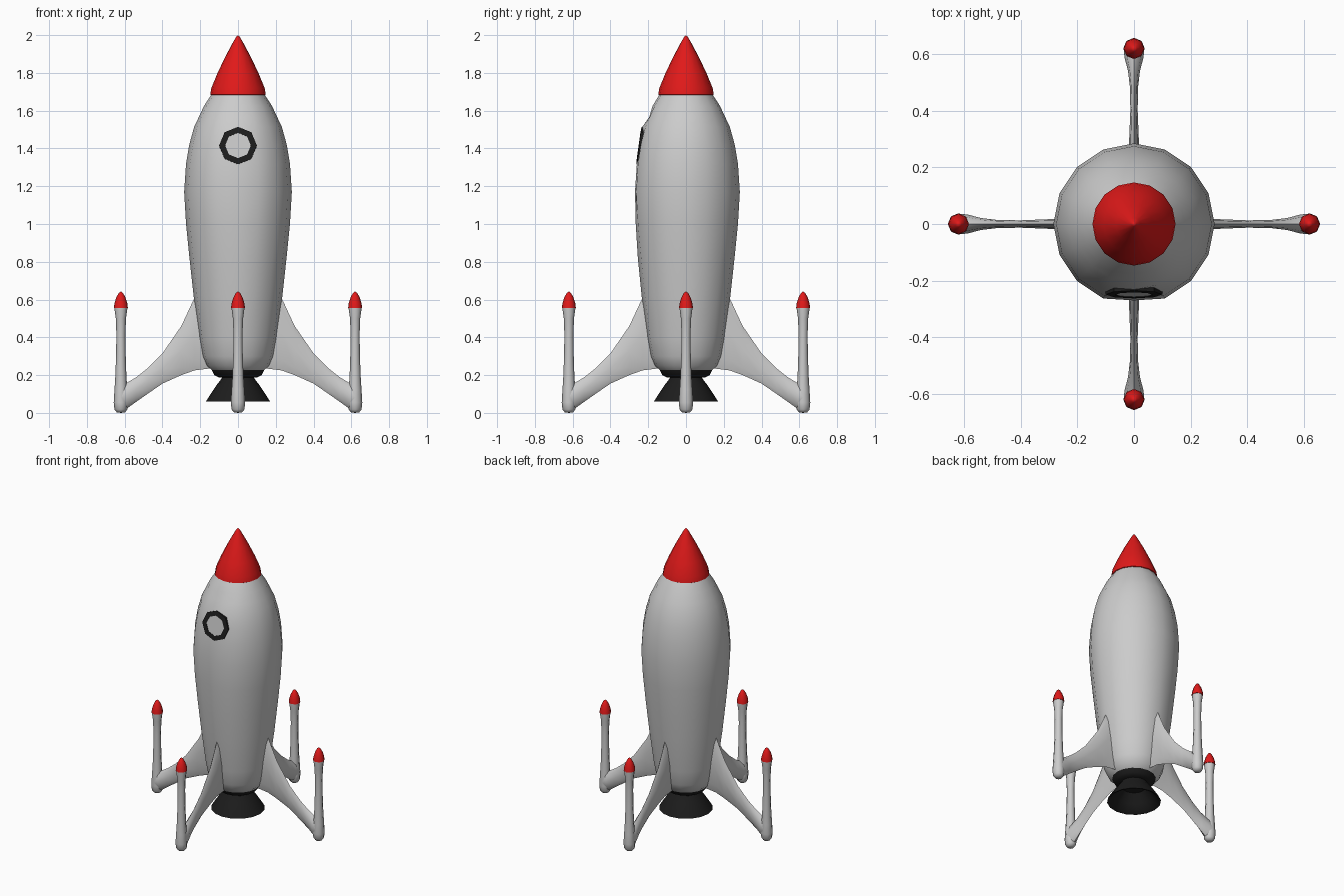
import bpy, bmesh
from math import sin, cos, pi, radians
from mathutils import Matrix

if "Cube" in bpy.data.objects:
    bpy.data.objects.remove(bpy.data.objects["Cube"])


def material(name, color):
    m = bpy.data.materials.new(name)
    m.diffuse_color = color
    m.use_nodes = True
    m.node_tree.nodes["Principled BSDF"].inputs["Base Color"].default_value = m.diffuse_color
    return m


RED = material("red_paint", (0.75, 0.01, 0.01, 1))
BLACK = material("black_metal", (0.012, 0.012, 0.012, 1))


def loft(name, rings, mat=None, matrix=None, angle=40, closed=False):
    """Skin rings of points; a ring with a single point is a pole."""
    bm = bmesh.new()
    vr = [[bm.verts.new(p) for p in r] for r in rings]
    pairs = list(zip(vr, vr[1:])) + ([(vr[-1], vr[0])] if closed else [])
    for a, b in pairs:
        n = max(len(a), len(b))
        for i in range(n):
            j = (i + 1) % n
            if len(a) == 1:
                bm.faces.new((a[0], b[j], b[i]))
            elif len(b) == 1:
                bm.faces.new((a[i], a[j], b[0]))
            else:
                bm.faces.new((a[i], a[j], b[j], b[i]))
    bmesh.ops.recalc_face_normals(bm, faces=bm.faces)
    if matrix:
        bm.transform(matrix)
    me = bpy.data.meshes.new(name)
    bm.to_mesh(me)
    bm.free()
    ob = bpy.data.objects.new(name, me)
    bpy.context.collection.objects.link(ob)
    if mat:
        me.materials.append(mat)
    bpy.ops.object.select_all(action='DESELECT')
    ob.select_set(True)
    bpy.context.view_layer.objects.active = ob
    bpy.ops.object.shade_smooth_by_angle(angle=radians(angle))
    return ob


def ring(r, z, n, x=0):
    if r == 0:
        return [(x, 0, z)]
    return [(x + r * cos(2 * pi * i / n), r * sin(2 * pi * i / n), z) for i in range(n)]


def lathe(name, profile, n, mat=None, matrix=None, x=0, **kw):
    return loft(name, [ring(r, z, n, x) for r, z in profile], mat, matrix, **kw)


# Body: 16 sides, front column pulled in to make a flat for the window
body = [(0.137, 0.225, 0.137), (0.165, 0.25, 0.165), (0.188, 0.30, 0.188),
        (0.206, 0.40, 0.206), (0.235, 0.62, 0.235), (0.257, 0.82, 0.255),
        (0.275, 1.0, 0.266), (0.285, 1.17, 0.27), (0.275, 1.32, 0.260),
        (0.258, 1.42, 0.247), (0.232, 1.515, 0.231), (0.208, 1.565, 0.195),
        (0.18, 1.625, 0.177), (0.138, 1.69, 0.138)]
rings = []
for r, z, front in body:
    pts = ring(r, z, 16)
    pts[12] = (0, -front, z)
    rings.append(pts)
loft("body", rings, angle=60)

# Nose cone
lathe("nose_cone", [(0, 1.685), (0.138, 1.68), (0.147, 1.685), (0.141, 1.72), (0.108, 1.80),
                    (0.065, 1.89), (0.022, 1.97), (0.008, 1.993), (0, 2.0)], 16, RED)

# Engine base and hollow flared nozzle
lathe("engine_base", [(0.139, 0.228), (0.125, 0.20), (0.10, 0.187), (0, 0.187)], 16, BLACK)
lathe("nozzle", [(0.08, 0.20), (0.088, 0.18), (0.115, 0.145), (0.145, 0.10), (0.17, 0.06),
                 (0.155, 0.065), (0.12, 0.11), (0.075, 0.165), (0, 0.17)], 16, BLACK)

# Window frame and pane, tilted with the hull
win = Matrix.Translation((0, -0.245, 1.415)) @ Matrix.Rotation(radians(82), 4, 'X')
lathe("window_frame", [(0.068, -0.012), (0.068, 0.006), (0.1, 0.004), (0.1, -0.012)],
      8, BLACK, win, closed=True, angle=30)
lathe("window_pane", [(0.07, 0.003), (0, 0.003)], 8, None, win)

# Fins: x, top z, bottom z, half thickness
stations = [(0.15, 0.68, 0.235, 0.022), (0.23, 0.61, 0.225, 0.020), (0.30, 0.46, 0.20, 0.017),
            (0.40, 0.315, 0.155, 0.013), (0.48, 0.235, 0.10, 0.014), (0.54, 0.188, 0.058, 0.021),
            (0.59, 0.158, 0.022, 0.034), (0.62, 0.145, 0.012, 0.036)]


def fin_section(x, top, bottom, t):
    mid, h = (top + bottom) / 2, (top - bottom) / 2
    return [(x, t * cos(k * pi / 4), mid + h * sin(k * pi / 4)) for k in range(8)]


leg = [(0, 0.0), (0.022, 0.003), (0.034, 0.018), (0.038, 0.055), (0.034, 0.12), (0.029, 0.20),
       (0.025, 0.32), (0.024, 0.42), (0.027, 0.50), (0.034, 0.55), (0.034, 0.56), (0, 0.56)]
tip = [(0, 0.555), (0.037, 0.555), (0.034, 0.58), (0.024, 0.612), (0.011, 0.635), (0, 0.643)]

for k, side in enumerate(("right", "back", "left", "front")):
    rot = Matrix.Rotation(k * pi / 2, 4, 'Z')
    fin = [fin_section(*s) for s in stations]
    loft(side + "_fin", [[(0.15, 0, 0.45)]] + fin + [[(0.63, 0, 0.08)]], None, rot, angle=60)
    lathe(side + "_leg", leg, 8, None, rot, x=0.62, angle=60)
    lathe(side + "_leg_tip", tip, 8, RED, rot, x=0.62, angle=50)
